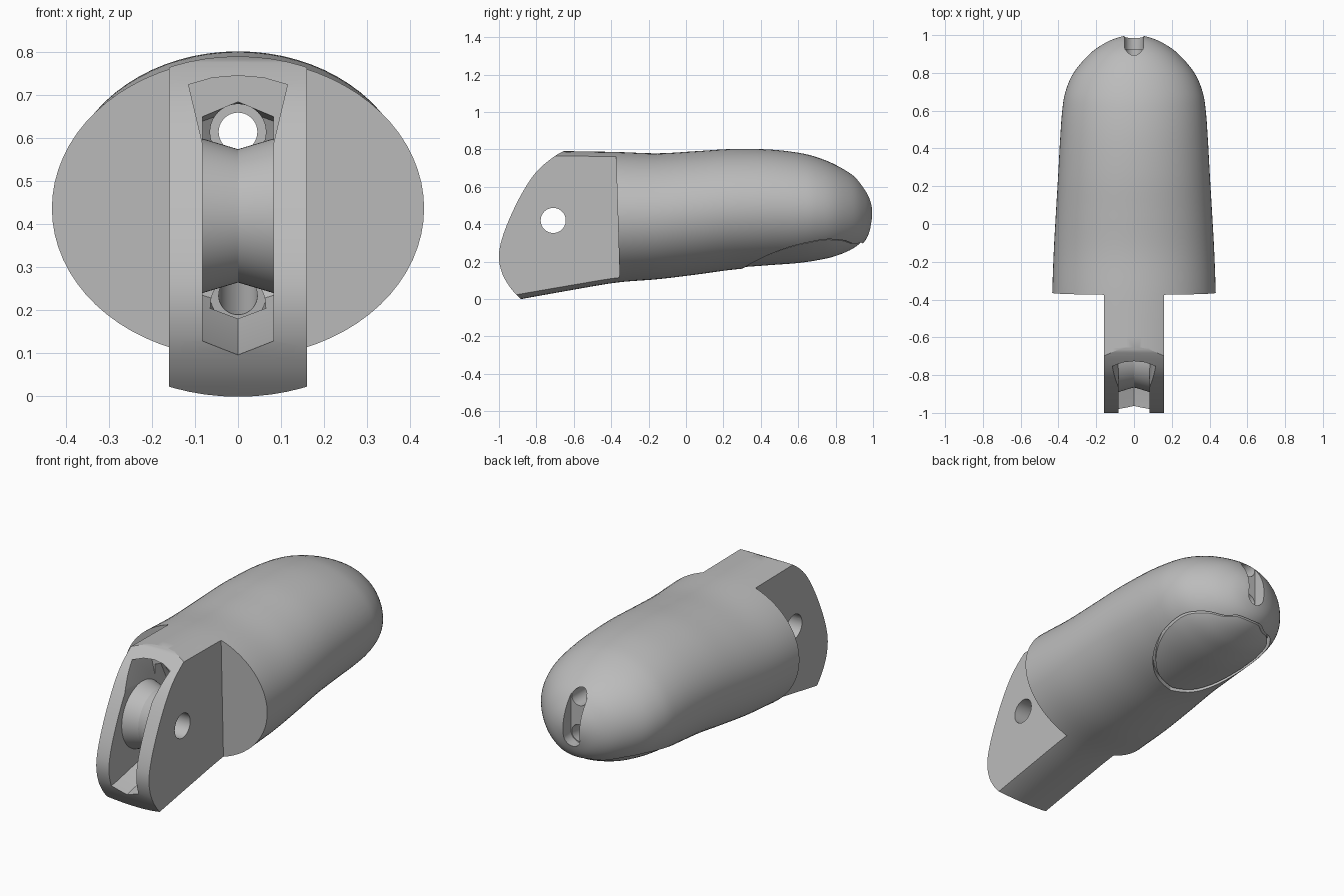
import bpy, bmesh, math
from mathutils import Vector

if "Cube" in bpy.data.objects:
    bpy.data.objects.remove(bpy.data.objects["Cube"])

grey = bpy.data.materials.new("plain_grey")
grey.use_nodes = True
grey.diffuse_color = (0.5, 0.5, 0.5, 1)
grey.node_tree.nodes["Principled BSDF"].inputs["Base Color"].default_value = (0.5, 0.5, 0.5, 1)


def spline(points, steps=5, closed=False):
    """Catmull-Rom curve through points of any dimension."""
    n = len(points)
    pick = (lambda i: points[i % n]) if closed else (lambda i: points[min(max(i, 0), n - 1)])
    out = []
    for i in range(n if closed else n - 1):
        for s in range(steps):
            t = s / steps
            out.append([0.5 * (2 * b + (c - a) * t + (2 * a - 5 * b + 4 * c - d) * t * t
                               + (3 * b - a - 3 * c + d) * t ** 3)
                        for a, b, c, d in zip(pick(i - 1), pick(i), pick(i + 1), pick(i + 2))])
    return out if closed else out + [list(points[-1])]


def loft(name, rings, closed=False):
    """Skin equal rings, either capped or joined end to end."""
    bm = bmesh.new()
    loops = [[bm.verts.new(p) for p in ring] for ring in rings]
    pairs = list(zip(loops, loops[1:])) + ([(loops[-1], loops[0])] if closed else [])
    for a, b in pairs:
        for i in range(len(a)):
            j = (i + 1) % len(a)
            bm.faces.new((a[i], a[j], b[j], b[i]))
    if not closed:
        bm.faces.new(loops[0][::-1])
        bm.faces.new(loops[-1])
    bmesh.ops.recalc_face_normals(bm, faces=bm.faces)
    mesh = bpy.data.meshes.new(name)
    bm.to_mesh(mesh)
    bm.free()
    mesh.materials.append(grey)
    obj = bpy.data.objects.new(name, mesh)
    bpy.context.collection.objects.link(obj)
    return obj


def prism(name, pts, axis, a, b):
    """Extrude a 2D outline along an axis from a to b."""
    def place(p, h):
        v = list(p)
        v.insert(axis, h)
        return v
    return loft(name, [[place(p, h) for p in pts] for h in (a, b)])


def rod(start, end, r, sides=40):
    start, end = Vector(start), Vector(end)
    turn = (end - start).to_track_quat('Z', 'Y')
    ring = [turn @ Vector((r * math.cos(k * math.tau / sides), r * math.sin(k * math.tau / sides), 0))
            for k in range(sides)]
    return loft("rod_cutter", [[c + v for v in ring] for c in (start, end)])


def combine(obj, tool, operation='DIFFERENCE'):
    mod = obj.modifiers.new("cut", 'BOOLEAN')
    mod.operation, mod.object, mod.solver = operation, tool, 'EXACT'
    bpy.context.view_layer.objects.active = obj
    bpy.ops.object.modifier_apply(modifier=mod.name)
    bpy.data.objects.remove(tool)


# Body stations: y, half width, top, bottom
STATIONS = [(-1.1, .44, .8, -.04), (-.88, .44, .795, 0), (-.6, .438, .79, .05),
            (-.37, .433, .786, .088), (-.15, .425, .779, .106), (.05, .414, .79, .13),
            (.25, .402, .802, .157), (.45, .391, .799, .173), (.6, .38, .782, .184),
            (.7, .363, .758, .198), (.8, .32, .717, .22), (.9, .235, .655, .262),
            (.96, .15, .585, .315), (.99, .075, .525, .39), (1.0, .015, .475, .45)]


def shell(name, inset=0.0):
    rings = []
    for y, w, top, bottom in spline(STATIONS):
        w = max(w - inset, .006)
        h = max((top - bottom) / 2 - inset, .006)
        mid = (top + bottom) / 2
        rings.append([(w * math.cos(k * math.tau / 72), y * (1 - inset), mid + h * math.sin(k * math.tau / 72))
                      for k in range(72)])
    return loft(name, rings)


body = shell("fingertip_body")

# Rounded nose of the hinge tongue
nose = spline([(-.63, .8), (-.7, .765), (-.8, .68), (-.88, .56), (-.95, .415),
               (-.99, .3), (-1.0, .215), (-.98, .13), (-.935, .055), (-.88, -.005)])
combine(body, prism("nose_mask", [(1.2, 1), (-.6, 1)] + nose + [(-.86, -.1), (1.2, -.1)], 0, -.6, .6),
        'INTERSECT')

# Shoulders either side of the tongue
shoulder = [(-1.2, -.2), (-.345, -.2), (-.382, 1), (-1.2, 1)]
for side in (-1, 1):
    combine(body, prism("shoulder_cutter", shoulder, 0, side * .16, side * .7))

# Cable channel with a ridged floor, and its flared mouth
HINGE = (-.71, .42)
channel = [(-1.12, .075), (-.96, .097), (-.71, .15), (-.53, .21), (-.46, .32), (-.44, .42),
           (-.46, .53), (-.53, .67), (-.76, .72), (-1.12, .78)]
rings = []
for x, k in ((-.083, .88), (0, 1), (.083, .88)):
    rings.append([(x, HINGE[0] + (y - HINGE[0]) * k, HINGE[1] + (z - HINGE[1]) * k) for y, z in channel])
combine(body, loft("channel_cutter", rings))
mouth = [(-.083, .59), (.083, .59), (.115, .725), (.06, .741), (0, .746), (-.06, .741), (-.115, .725)]
combine(body, prism("mouth_cutter", mouth, 1, -1.1, -.6))

# Cable bores, their wider entries and the hinge pin hole
for start, end, r in (((0, -.6, .615), (0, 1.1, .615), .045),
                      ((0, -.6, .615), (0, -.38, .615), .065),
                      ((0, -.6, .2), (0, .96, .425), .045),
                      ((0, -.62, .2), (0, -.36, .235), .065),
                      ((-.3, *HINGE), (.3, *HINGE), .067)):
    combine(body, rod(start, end, r))

# Upright slot in the tip
slot = []
for k in range(32):
    a = math.tau * (k + .5) / 32
    slot.append((.05 * math.cos(a), (.61 if k < 16 else .42) + .05 * math.sin(a)))
combine(body, prism("tip_slot_cutter", slot, 1, .925, 1.1))

# Teardrop finger pad set into a shallow pocket
half = [(.02, .3), (.14, .34), (.235, .44), (.29, .59), (.285, .74), (.22, .84), (.13, .9), (.06, .94)]
outline = spline(half + [(-x, y) for x, y in reversed(half)], 6, True)
pocket = prism("pocket_cutter", outline, 2, -.1, .42)
combine(pocket, shell("pocket_floor", .03))
combine(body, pocket)

pad = prism("finger_pad", [(x * .95, .62 + (y - .62) * .955) for x, y in outline], 2, -.1, .415)
combine(pad, shell("pad_skin", .008), 'INTERSECT')
combine(pad, shell("pad_core", .04))

# Grooved pulley hub around the hinge pin
hub_rings = []
for x, r in ((-.084, .18), (0, .155), (.084, .18), (.084, .067), (-.084, .067)):
    hub_rings.append([(x, HINGE[0] + r * math.cos(k * math.tau / 64), HINGE[1] + r * math.sin(k * math.tau / 64))
                      for k in range(64)])
hub = loft("pulley_hub", hub_rings, closed=True)

for obj in (body, pad, hub):
    bpy.ops.object.select_all(action='DESELECT')
    obj.select_set(True)
    bpy.context.view_layer.objects.active = obj
    bpy.ops.object.shade_smooth_by_angle(angle=math.radians(28 if obj != hub else 14))
